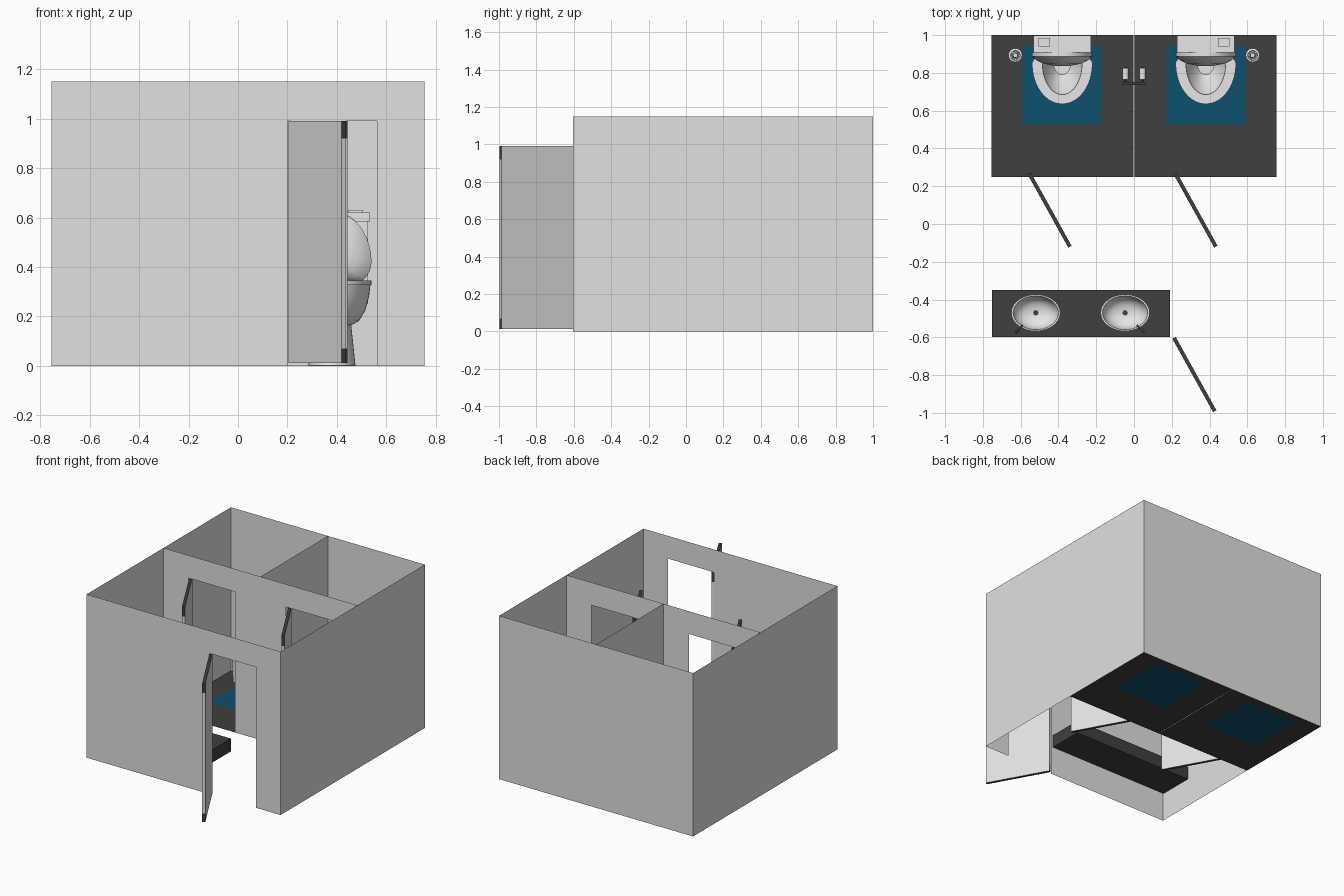
import bpy, bmesh, math
from mathutils import Matrix, Vector

if "Cube" in bpy.data.objects:
    bpy.data.objects.remove(bpy.data.objects["Cube"])


def material(name, rgb):
    m = bpy.data.materials.new(name)
    m.diffuse_color = (*rgb, 1)
    m.use_nodes = True
    m.node_tree.nodes["Principled BSDF"].inputs["Base Color"].default_value = m.diffuse_color
    return m


WHITE = material("wall_white", (0.75, 0.75, 0.75))
CERAMIC = material("ceramic_white", (0.8, 0.8, 0.8))
DARK = material("charcoal", (0.05, 0.05, 0.05))
BLUE = material("mat_blue", (0.004, 0.08, 0.155))


def finish(bm, name, mats, smooth=False, recalc=True):
    if recalc:
        bmesh.ops.recalc_face_normals(bm, faces=bm.faces)
    me = bpy.data.meshes.new(name)
    bm.to_mesh(me)
    bm.free()
    for m in mats:
        me.materials.append(m)
    ob = bpy.data.objects.new(name, me)
    bpy.context.collection.objects.link(ob)
    if smooth:
        bpy.ops.object.select_all(action='DESELECT')
        ob.select_set(True)
        bpy.context.view_layer.objects.active = ob
        bpy.ops.object.shade_smooth_by_angle(angle=math.radians(40))
    return ob


def box(name, lo, hi, mat):
    bm = bmesh.new()
    lo, hi = Vector(lo), Vector(hi)
    bmesh.ops.create_cube(bm, size=1, matrix=Matrix.Translation((lo + hi) / 2)
                          @ Matrix.Diagonal((*(hi - lo), 1)))
    return finish(bm, name, [mat])


def loft(name, rings, mat, caps=(True, True), smooth=True):
    """Skin a list of point rings."""
    bm = bmesh.new()
    vs = [[bm.verts.new(p) for p in r] for r in rings]
    n = len(vs[0])
    for a, b in zip(vs, vs[1:]):
        for i in range(n):
            j = (i + 1) % n
            bm.faces.new((a[i], a[j], b[j], b[i]))
    if caps[0]:
        bm.faces.new(vs[0][::-1])
    if caps[1]:
        bm.faces.new(vs[-1])
    return finish(bm, name, [mat], smooth)


def egg(cx, cy, w, f, b, z, n=40):
    """Egg outline: half width w, front length f, back length b."""
    pts = []
    for i in range(n):
        t = 2 * math.pi * i / n
        s = math.sin(t)
        pts.append((cx + w * math.cos(t), cy + (b if s > 0 else f) * s, z))
    return pts


def lathe(name, cx, cy, profile, mat, n=24):
    return loft(name, [egg(cx, cy, r, r, r, z, n) for r, z in profile], mat)


def rod(name, a, b, r, mat, n=16):
    a, b = Vector(a), Vector(b)
    d = b - a
    bm = bmesh.new()
    bmesh.ops.create_cone(bm, cap_ends=True, segments=n, radius1=r, radius2=r, depth=d.length,
                          matrix=Matrix.Translation((a + b) / 2)
                          @ d.to_track_quat('Z', 'Y').to_matrix().to_4x4())
    return finish(bm, name, [mat], True)


def sheet(name, us, vs, place, rule, mats):
    """Flat grid of cells; rule gives a material index or None for a hole."""
    bm = bmesh.new()
    for i in range(len(us) - 1):
        for j in range(len(vs) - 1):
            k = rule(i, j)
            if k is None:
                continue
            c = [(us[i], vs[j]), (us[i + 1], vs[j]), (us[i + 1], vs[j + 1]), (us[i], vs[j + 1])]
            bm.faces.new([bm.verts.new(place(u, v)) for u, v in c]).material_index = k
    bmesh.ops.remove_doubles(bm, verts=bm.verts, dist=1e-5)
    return finish(bm, name, mats, recalc=False)


W, FRONT, MID, BACK, H, DOOR_H = 0.755, -0.605, 0.25, 1.0, 1.15, 0.99

# walls: thin sheets with door openings
sheet("front_wall", [-W, 0.2, 0.562, W], [0, DOOR_H, H], lambda u, v: (u, FRONT, v),
      lambda i, j: None if (i == 1 and j == 0) else 0, [WHITE])
sheet("stall_wall", [-W, -0.562, -0.2, 0.2, 0.562, W], [0, DOOR_H, H], lambda u, v: (u, MID, v),
      lambda i, j: None if (i in (1, 3) and j == 0) else 0, [WHITE])
sheet("back_wall", [W, -W], [0, H], lambda u, v: (u, BACK, v), lambda i, j: 0, [WHITE])
sheet("right_wall", [FRONT, BACK], [0, H], lambda u, v: (W, u, v), lambda i, j: 0, [WHITE])
sheet("left_wall", [BACK, FRONT], [0, H], lambda u, v: (-W, u, v), lambda i, j: 0, [WHITE])
sheet("stall_partition", [MID, BACK], [0, H], lambda u, v: (0, u, v), lambda i, j: 0, [WHITE])


# doors: pale faces, dark top and bottom, dark ends on the edge strips
def door(name, hx, hy):
    bm = bmesh.new()
    bmesh.ops.create_cube(bm, size=1, matrix=Matrix.Translation((0.222, 0, 0.501))
                          @ Matrix.Diagonal((0.444, 0.02, 0.978, 1)))
    for z in (0.07, 0.92):
        bmesh.ops.bisect_plane(bm, geom=bm.verts[:] + bm.edges[:] + bm.faces[:],
                               plane_co=(0, 0, z), plane_no=(0, 0, 1))
    bm.normal_update()
    for f in bm.faces:
        z = f.calc_center_median().z
        edge_band = abs(f.normal.x) > 0.5 and not 0.07 < z < 0.92
        f.material_index = 1 if abs(f.normal.z) > 0.5 or edge_band else 0
    bmesh.ops.transform(bm, verts=bm.verts, matrix=Matrix.Translation((hx, hy, 0))
                        @ Matrix.Rotation(math.atan2(-0.387, 0.215), 4, 'Z'))
    finish(bm, name, [WHITE, DARK])


door("entrance_door", 0.212, -0.603)
door("left_stall_door", -0.555, 0.268)
door("right_stall_door", 0.218, 0.268)

for side, s in (("left", -1), ("right", 1)):
    # stall floor with inlaid blue mat
    xs = sorted(s * x for x in (0.002, 0.175, 0.59, W))
    sheet(side + "_floor", xs, [MID, 0.527, 0.94, BACK], lambda u, v: (u, v, 0),
          lambda i, j: 1 if i == j == 1 else 0, [DARK, BLUE])

    # toilet bowl: pedestal, bowl outside, rim, bowl inside
    cx, cy = s * 0.38, 0.85
    bowl = [(0.095, 0.13, 0.1, 0.002), (0.078, 0.1, 0.1, 0.165), (0.11, 0.145, 0.1, 0.182),
            (0.135, 0.18, 0.08, 0.225), (0.15, 0.2, 0.07, 0.28), (0.156, 0.21, 0.06, 0.33),
            (0.108, 0.165, 0.025, 0.33), (0.095, 0.14, 0.022, 0.28), (0.045, 0.06, 0.02, 0.2)]
    loft(side + "_toilet_bowl", [egg(cx, cy, *r) for r in bowl], CERAMIC)
    seat = [(0.16, 0.215, 0.06, 0.328), (0.16, 0.215, 0.06, 0.345),
            (0.105, 0.165, 0.02, 0.345), (0.105, 0.165, 0.02, 0.328), (0.16, 0.215, 0.06, 0.328)]
    loft(side + "_toilet_seat", [egg(cx, cy, *r) for r in seat], CERAMIC, (False, False))

    # raised domed lid
    lid = []
    for k, y in ((1, 0.908), (1, 0.888), (0.85, 0.866), (0.6, 0.848), (0.25, 0.837)):
        lid.append([(cx + (x - cx) * k, y, 0.45 + (max(0.34, 0.42 + z) - 0.45) * k)
                    for x, z, _ in egg(cx, 0, 0.16, 0.12, 0.205, 0)])
    loft(side + "_toilet_lid", lid, CERAMIC)

    # tank, tank lid and flush button
    box(side + "_tank", (cx - 0.145, 0.915, 0.25), (cx + 0.145, 0.995, 0.585), CERAMIC)
    box(side + "_tank_lid", (cx - 0.153, 0.908, 0.585), (cx + 0.153, 0.999, 0.62), CERAMIC)
    bx = s * 0.475
    box(side + "_flush_button", (bx - 0.03, 0.94, 0.62), (bx + 0.03, 0.985, 0.63), CERAMIC)

    # toilet brush in its holder
    lathe(side + "_brush_holder", s * 0.628, 0.893,
          [(0.03, 0.002), (0.037, 0.15), (0.025, 0.155), (0.022, 0.06)], CERAMIC)
    lathe(side + "_brush", s * 0.628, 0.893,
          [(0.018, 0.06), (0.009, 0.14), (0.009, 0.29), (0.014, 0.3), (0.012, 0.32)], CERAMIC, 16)

    # paper roll on a dark bracket fixed to the partition
    rod(side + "_paper_roll", (s * 0.045, 0.765, 0.42), (s * 0.045, 0.825, 0.42), 0.017, CERAMIC)
    rod(side + "_roll_spindle", (s * 0.045, 0.74, 0.42), (s * 0.045, 0.832, 0.42), 0.005, DARK)
    x0, x1 = sorted((s * 0.001, s * 0.06))
    box(side + "_roll_bracket", (x0, 0.735, 0.405), (x1, 0.752, 0.435), DARK)

# wash counter with two oval basins
top = 0.29
counter = box("wash_counter", (-0.753, -0.597, 0.2), (0.19, -0.35, top), DARK)
for name, sx, tap in (("left", -0.52, (-0.625, -0.575, -0.59, -0.535)),
                      ("right", -0.047, (0.05, -0.572, 0.015, -0.535))):
    sy = -0.47
    cutter = loft("basin_cutter", [egg(sx, sy, 0.122, 0.09, 0.09, z) for z in (0.208, 0.35)], DARK)
    cutter.hide_render = True
    mod = counter.modifiers.new("basin_hole", 'BOOLEAN')
    mod.operation, mod.solver, mod.object = 'DIFFERENCE', 'EXACT', cutter
    bpy.context.view_layer.objects.active = counter
    bpy.ops.object.modifier_apply(modifier=mod.name)
    bpy.data.objects.remove(cutter)
    prof = [(1.0, top), (1.0, top + 0.008), (0.92, top + 0.008), (0.86, 0.265),
            (0.7, 0.235), (0.45, 0.218), (0.12, 0.212)]
    loft(name + "_basin", [egg(sx, sy, 0.13 * k, 0.097 * k, 0.097 * k, z) for k, z in prof],
         CERAMIC, (False, True))
    lathe(name + "_drain", sx, sy, [(0.014, 0.211), (0.014, 0.216)], DARK, 12)
    # tap: post and angled spout
    ax, ay, bx, by = tap
    rod(name + "_tap_post", (ax, ay, top), (ax, ay, 0.35), 0.006, DARK, 10)
    rod(name + "_tap_spout", (ax, ay, 0.347), (bx, by, 0.34), 0.005, DARK, 10)
